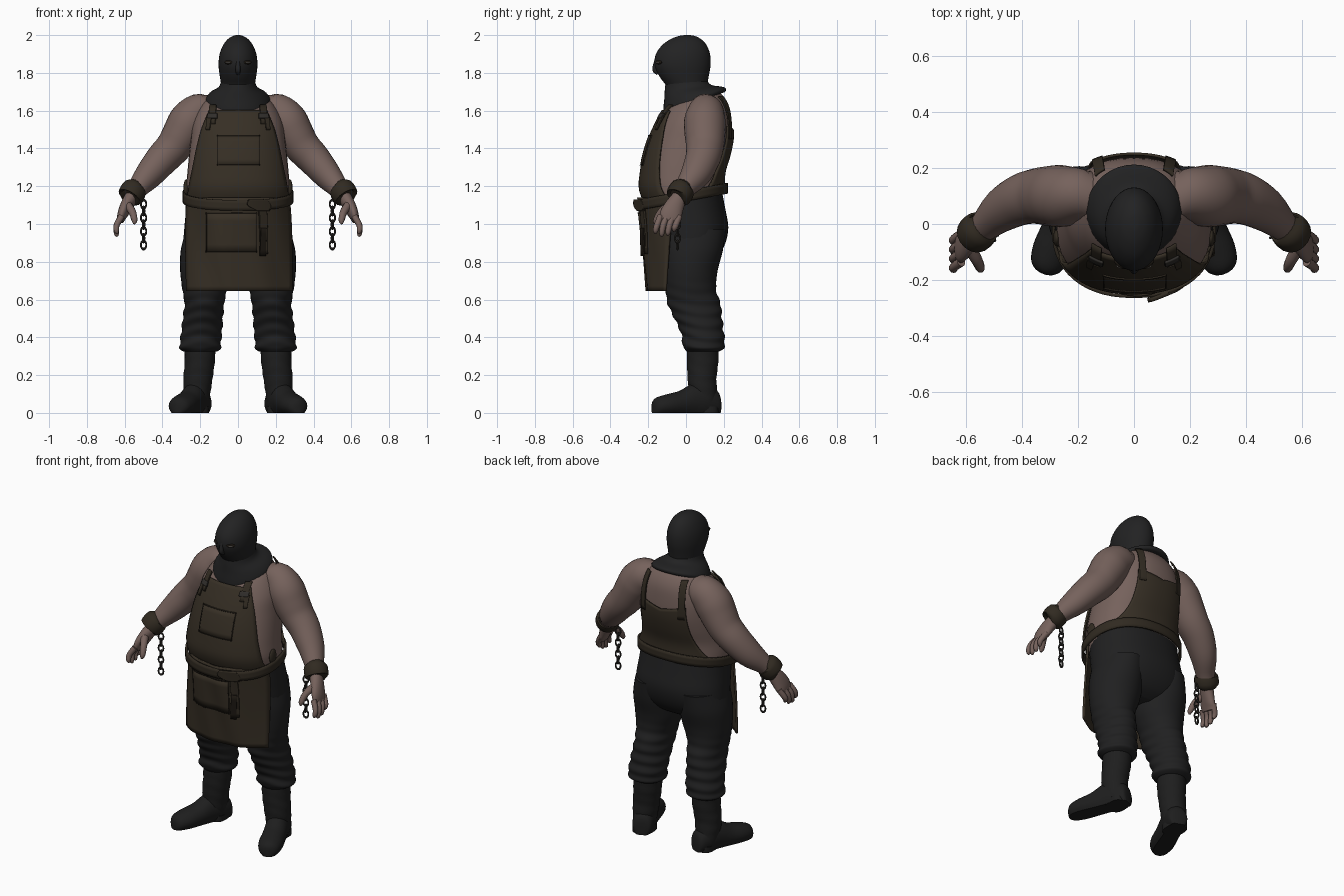
import bpy, math
from mathutils import Vector

cube = bpy.data.objects.get("Cube")
if cube:
    bpy.data.objects.remove(cube, do_unlink=True)
import bmesh

made = []


def material(name, r, g, b):
    m = bpy.data.materials.new(name)
    m.use_nodes = True
    m.diffuse_color = (r, g, b, 1)
    bsdf = m.node_tree.nodes["Principled BSDF"]
    bsdf.inputs["Base Color"].default_value = (r, g, b, 1)
    bsdf.inputs["Roughness"].default_value = 0.8
    return m


skin = material("skin", .18, .122, .107)
leather = material("apron leather", .037, .028, .018)
strap_mat = material("strap leather", .03, .023, .015)
stitch = material("dark stitching", .012, .009, .006)
cloth = material("black trousers", .0145, .0145, .015)
boot_mat = material("black boots", .013, .013, .013)
hood_mat = material("black hood", .016, .016, .0165)
metal = material("dark iron", .03, .027, .024)
eye_mat = material("eye", .2, .18, .16)


def build(name, rings, mat, closed=True, caps=True, thick=0, both=False):
    """Skin a list of vertex rings, optionally as a left and right pair."""
    for side, pre in ((1, "left_"), (-1, "right_")) if both else ((1, ""),):
        bm = bmesh.new()
        rows = [[bm.verts.new((v[0] * side, v[1], v[2])) for v in r] for r in rings]
        n = len(rows[0])
        for a, b in zip(rows, rows[1:]):
            for i in range(n if closed else n - 1):
                j = (i + 1) % n
                bm.faces.new((a[i], a[j], b[j], b[i]))
        if closed and caps:
            bm.faces.new(rows[0])
            bm.faces.new(rows[-1])
        bmesh.ops.recalc_face_normals(bm, faces=bm.faces)
        me = bpy.data.meshes.new(pre + name)
        bm.to_mesh(me)
        bm.free()
        me.materials.append(mat)
        ob = bpy.data.objects.new(pre + name, me)
        bpy.context.collection.objects.link(ob)
        made.append(ob)
        if thick:
            mod = ob.modifiers.new("thickness", 'SOLIDIFY')
            mod.thickness = thick
            mod.offset = 0


def spline(rows, n=4):
    """Smooth interpolation through rows of numbers."""
    out = []
    for i in range(len(rows) - 1):
        a, b, c, d = (rows[max(0, min(len(rows) - 1, i + k))] for k in (-1, 0, 1, 2))
        for s in range(n):
            t = s / n
            out.append(tuple(q + .5 * t * (r - p + t * (2*p - 5*q + 4*r - w + t * (3*(q - r) + w - p)))
                             for p, q, r, w in zip(a, b, c, d)))
    return out + [tuple(rows[-1])]


def hring(z, cx, cy, rx, ry, tilt=0, p=2.0, n=36, fold=0):
    ring = []
    for i in range(n):
        a = math.tau * i / n
        c, s = math.cos(a), math.sin(a)
        k = 1 + fold * math.sin(z * 95 + 1.7 * math.sin(a) + 1.2 * math.cos(2 * a))
        x = math.copysign(abs(c) ** (2 / p), c) * rx * k
        y = math.copysign(abs(s) ** (2 / p), s) * ry * k
        ring.append((cx + x, cy + y, z + tilt * y))
    return ring


def tube(name, rows, mat, both=True, n=20, smooth=4):
    """Limb through (x, y, z, radius, radius) rows."""
    rows = spline(rows, smooth)
    rings = []
    for i, (x, y, z, ru, rv) in enumerate(rows):
        t = Vector(rows[min(i + 1, len(rows) - 1)][:3]) - Vector(rows[max(i - 1, 0)][:3])
        t.normalize()
        u = t.cross(Vector((1, 0, 0))).normalized()
        v = t.cross(u)
        rings.append([Vector((x, y, z)) + u * ru * math.cos(math.tau * k / n)
                      + v * rv * math.sin(math.tau * k / n) for k in range(n)])
    build(name, rings, mat, both=both)


def ball(name, loc, scale, mat, turn=0):
    bpy.ops.mesh.primitive_uv_sphere_add(segments=20, ring_count=12, location=loc, rotation=(0, 0, turn))
    ob = bpy.context.object
    ob.name, ob.scale = name, scale
    ob.data.materials.append(mat)
    made.append(ob)


# Torso: height, half width, front, back
P = 2.25
body = spline([(1.08, .262, -.19, .19), (1.18, .275, -.232, .19), (1.27, .268, -.228, .192),
               (1.36, .26, -.212, .218), (1.45, .25, -.185, .236), (1.54, .238, -.145, .236),
               (1.62, .2, -.098, .226), (1.68, .15, -.03, .195), (1.72, .09, -.02, .15)])
build("torso", [hring(z, 0, (f + b) / 2, w, (b - f) / 2, p=P) for z, w, f, b in body], skin)


def torso_y(x, z, off, side):
    z = max(body[0][0], min(body[-1][0] - .001, z))
    for lo, hi in zip(body, body[1:]):
        if lo[0] <= z <= hi[0]:
            t = (z - lo[0]) / (hi[0] - lo[0])
            w, f, b = (p + (q - p) * t for p, q in zip(lo[1:], hi[1:]))
            break
    k = max(0, 1 - min(1, abs(x) / (w + off)) ** P) ** (1 / P)
    return (f + b) / 2 + side * ((b - f) / 2 + off) * k


def front(x, z, off):
    return torso_y(x, z, off, -1)


def back(x, z, off):
    return torso_y(x, z, off, 1)


def skirt(x, z, off):
    d = 1.12 - z
    yf, ye = -.247 + d * .09, -.07 - d * .085
    return yf + (ye - yf) * (abs(x) / .28) ** 2.5 - off + .004 * math.sin(x * 35 + z * 9)


def patch(name, rows, surf, off, mat, thick=.008, cols=28, both=False, dip=0):
    """Sheet laid on a surface, from (height, x start, x end) rows."""
    rings = []
    for z, a, b in spline(rows):
        xs = [a + (b - a) * i / cols for i in range(cols + 1)]
        lift = dip * (z - rows[0][0]) / (rows[-1][0] - rows[0][0])
        zs = [z - lift * (1 - abs(2 * i / cols - 1)) for i in range(cols + 1)]
        rings.append([(x, surf(x, h, off), h) for x, h in zip(xs, zs)])
    build(name, rings, mat, closed=False, thick=thick, both=both)


def sym(rows):
    return [(z, -w, w) for z, w in rows]


# Apron: bib, back panel, skirt
patch("apron_bib", sym([(1.11, .268), (1.2, .258), (1.3, .238), (1.4, .218), (1.5, .192), (1.6, .152)]),
      front, .012, leather, .01)
patch("apron_back", sym([(1.18, .25), (1.25, .2), (1.32, .172), (1.42, .157), (1.52, .15)]),
      back, .012, leather, .01, dip=.03)
patch("apron_skirt", [(.645, -.27, .285), (.8, -.275, .285), (1, -.275, .28), (1.14, -.27, .27)],
      skirt, 0, leather, .012)
patch("front_strap", [(1.53, .12, .155), (1.63, .115, .15)], front, .022, strap_mat, both=True)
patch("strap_end", [(1.5, .15, .17), (1.57, .14, .165)], front, .028, strap_mat, both=True)
patch("strap_buckle", [(1.56, .11, .16), (1.585, .11, .16)], front, .03, metal, both=True)
patch("back_strap", [(1.45, .112, .148), (1.58, .112, .148), (1.675, .105, .138)], back, .018, strap_mat, both=True)


# Pockets with stitched edges
def pocket(name, x0, x1, z0, z1, surf, off):
    e = .005
    patch(name, [(z0, x0, x1), (z1, x0, x1)], surf, off, leather, .006)
    for part, a, b, lo, hi in (("top", x0, x1, z1 - e, z1), ("bottom", x0, x1, z0, z0 + e),
                               ("right", x0, x0 + e, z0, z1), ("left", x1 - e, x1, z0, z1)):
        patch(name + "_stitch_" + part, [(lo, a, b), (hi, a, b)], surf, off + .003, stitch, .004)


pocket("chest_pocket", -.11, .115, 1.31, 1.47, front, .018)
pocket("skirt_pocket", -.17, .1, .85, 1.06, skirt, .007)

# Belt, its hanging end and side ties
belt = []
for h in (-.028, -.01, .01, .028):
    belt.append([(x, y, 1.148 + h + .19 * y) for x, y, _ in hring(0, 0, -.021, .287, .237, p=P, n=56)])
build("belt", belt, strap_mat, caps=False, thick=.012)
patch("belt_knot", [(1.07, .1, .165), (1.1, .05, .17), (1.13, .06, .15)], skirt, .025, strap_mat, .016)
patch("belt_end", [(.84, .12, .155), (.98, .115, .155), (1.1, .11, .15)], skirt, .016, strap_mat, .012)
patch("belt_end_tip", [(.83, .115, .145), (.98, .12, .15)], skirt, .026, stitch, .008)
for s in (1, -1):
    ball("side_tie", (s * .275, -.05, 1.19), (.014, .03, .045), strap_mat)

# Trousers
hips = spline([(1.2, .262, -.19, .185), (1.08, .274, -.195, .208), (.98, .284, -.175, .224),
               (.89, .285, -.145, .205), (.82, .24, -.1, .16), (.78, .13, -.05, .1)])
build("trouser_seat", [hring(z, 0, (f + b) / 2, w, (b - f) / 2, p=P) for z, w, f, b in hips], cloth)
leg = spline([(.97, .15, .035, .125, .175), (.86, .158, .03, .145, .165), (.75, .163, .022, .143, .145),
              (.65, .176, .026, .118, .134), (.58, .178, .042, .105, .14), (.5, .186, .065, .106, .126),
              (.43, .192, .085, .108, .114), (.38, .198, .093, .108, .112), (.345, .2, .093, .11, .108),
              (.325, .2, .09, .088, .085)], 8)
build("trouser_leg", [hring(*r, fold=.035 * max(0, min(1, (.72 - r[0]) * 5))) for r in leg], cloth, both=True)

# Boots
shaft = spline([(.37, .2, .09, .083, .083), (.27, .203, .088, .08, .083), (.18, .212, .085, .077, .076),
                (.1, .217, .09, .07, .075), (.03, .217, .095, .06, .07)], 5)
build("boot_shaft", [hring(*r, fold=.015) for r in shaft], boot_mat, both=True)
build("boot_heel", [hring(z, .212, .105, .058, .068, p=3) for z in (0, .035)], boot_mat, both=True)
foot = []
for t, w, h in spline([(-.08, .035, .08), (-.065, .055, .12), (0, .066, .165), (.07, .066, .155), (.14, .068, .118),
                       (.21, .07, .1), (.265, .058, .085), (.29, .035, .068), (.298, .01, .045)]):
    c = Vector((.215 + t * .37, .1 - t * .93, 0))
    ring = []
    for k in range(24):
        a = math.tau * k / 24
        up = max(-.72, math.sin(a))
        ring.append(c + Vector((.93, .37, 0)) * w * math.cos(a) + Vector((0, 0, h * (up + .72) / 1.72)))
    foot.append(ring)
build("boot_foot", foot, boot_mat, both=True)

# Arms and hands
tube("arm", [(.13, .1, 1.6, .075, .075), (.2, .105, 1.592, .095, .1), (.255, .1, 1.545, .11, .11),
             (.295, .1, 1.48, .108, .104), (.34, .1, 1.41, .1, .095), (.4, .088, 1.345, .092, .088),
             (.47, .05, 1.262, .08, .075), (.53, -.005, 1.19, .056, .055), (.565, -.035, 1.14, .043, .042)],
     skin, n=28)
tube("palm", [(.56, -.03, 1.15, .038, .036), (.588, -.058, 1.1, .05, .034), (.612, -.08, 1.05, .058, .027),
              (.624, -.088, 1.015, .05, .018)], skin)
for i, finger in enumerate(("index", "middle", "ring", "little")):
    y, tip = -.135 + .033 * i, (.95, .935, .94, .96)[i]
    tube(finger + "_finger", [(.616, y, 1.04, .017, .017), (.642, y - .018, .995, .016, .016),
                              (.643, y - .026, tip + .015, .014, .014), (.636, y - .027, tip, .006, .006)],
         skin, n=10)
tube("thumb", [(.585, -.085, 1.1, .024, .024), (.56, -.13, 1.065, .02, .02), (.548, -.158, 1.02, .016, .016),
               (.55, -.165, 1, .006, .006)], skin, n=10)

# Wrist cuffs with hanging chains
tube("wrist_cuff", [(.543, -.012, 1.19, .05, .05), (.546, -.015, 1.187, .066, .066),
                    (.56, -.03, 1.165, .07, .07), (.574, -.042, 1.142, .066, .066),
                    (.577, -.045, 1.138, .05, .05)], strap_mat, smooth=2)
for s, side in ((1, "left"), (-1, "right")):
    for i in range(7):
        bpy.ops.mesh.primitive_torus_add(major_segments=14, minor_segments=6, major_radius=.015,
                                         minor_radius=.005, location=(s * .5, -.045, 1.105 - i * .036),
                                         rotation=(math.pi / 2, 0, (i % 2) * math.pi / 2 + .3))
        link = bpy.context.object
        link.name, link.scale = side + "_chain_link", (1, 1.45, 1)
        link.data.materials.append(metal)
        made.append(link)

# Hood, cowl and eyes
head = spline([(1.68, 0, 0, .085, .1), (1.73, 0, .003, .088, .108), (1.78, 0, -.01, .096, .13),
               (1.84, 0, -.018, .103, .148), (1.9, 0, -.016, .097, .143), (1.95, 0, -.008, .077, .115),
               (1.982, 0, 0, .05, .075), (1.997, 0, .005, .022, .035), (2, 0, .006, .004, .006)])
build("hood", [hring(*r) for r in head], hood_mat)
cowl = spline([(1.77, 0, 0, .085, .105, 0), (1.725, 0, .01, .102, .122, .1), (1.695, 0, .035, .145, .15, .22),
               (1.665, 0, .045, .168, .165, .33), (1.645, 0, .045, .165, .163, .34), (1.65, 0, .045, .14, .14, .3)])
build("hood_cowl", [hring(*r) for r in cowl], hood_mat)
tube("nose_ridge", [(0, -.15, 1.885, .01, .008), (0, -.16, 1.85, .012, .011), (0, -.164, 1.815, .014, .014),
                    (0, -.148, 1.795, .008, .01)], hood_mat, both=False, n=12)
for s, side in ((1, "left"), (-1, "right")):
    ball(side + "_eye_opening", (s * .05, -.144, 1.856), (.026, .01, .011), stitch, s * .6)
    ball(side + "_eye", (s * .05, -.145, 1.855), (.018, .0125, .005), eye_mat, s * .6)

# Smooth shading with sharp edges kept
bpy.ops.object.select_all(action='DESELECT')
for ob in made:
    ob.select_set(True)
bpy.context.view_layer.objects.active = made[0]
bpy.ops.object.shade_smooth_by_angle(angle=math.radians(40))
